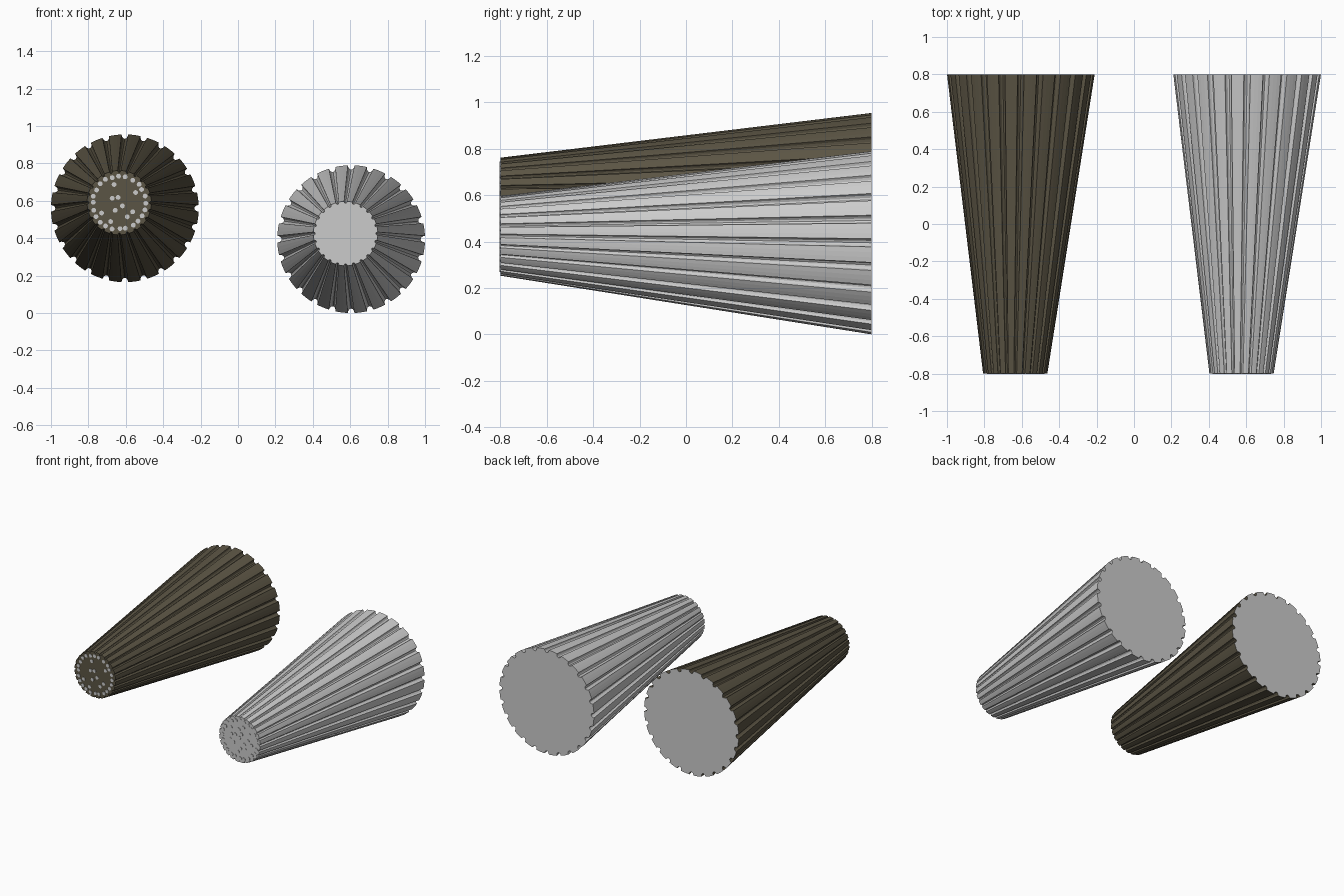
import bpy, bmesh, math, random
from mathutils import Vector

FLUTES = 24
BACK_R, FRONT_R, HALF = 0.395, 0.172, 0.8

cube = bpy.data.objects.get("Cube")
if cube:
    bpy.data.objects.remove(cube, do_unlink=True)


def material(name, rgb):
    mat = bpy.data.materials.new(name)
    mat.use_nodes = True
    mat.diffuse_color = (*rgb, 1)
    mat.node_tree.nodes["Principled BSDF"].inputs["Base Color"].default_value = (*rgb, 1)
    return mat


def finish(name, bm, mats=()):
    bmesh.ops.recalc_face_normals(bm, faces=bm.faces)
    mesh = bpy.data.meshes.new(name)
    bm.to_mesh(mesh)
    bm.free()
    for mat in mats:
        mesh.materials.append(mat)
    obj = bpy.data.objects.new(name, mesh)
    bpy.context.collection.objects.link(obj)
    return obj


def fluted_profile():
    """Unit circle cut by evenly spaced rounded grooves, as (x, z) pairs."""
    step, half, depth = math.tau / FLUTES, 0.045, 0.06
    points = []
    for i in range(FLUTES):
        middle = i * step
        for k in range(7):
            a = math.pi * k / 6
            points.append((middle - half * math.cos(a), 1 - depth * math.sin(a)))
        for k in range(1, 3):
            points.append((middle + half + (step - 2 * half) * k / 3, 1))
    return [(r * math.cos(a), r * math.sin(a)) for a, r in points]


def fluted_cone(name, x, z, mats=()):
    bm = bmesh.new()
    profile = fluted_profile()
    # The narrow end leans slightly off the axis of the wide end
    front = [bm.verts.new((x - 0.03 + px * FRONT_R, -HALF, z + 0.03 + pz * FRONT_R)) for px, pz in profile]
    back = [bm.verts.new((x + px * BACK_R, HALF, z + pz * BACK_R)) for px, pz in profile]
    for i in range(len(profile)):
        j = (i + 1) % len(profile)
        bm.faces.new((front[i], front[j], back[j], back[i]))
    bm.faces.new(front)
    bm.faces.new(back).material_index = min(1, max(0, len(mats) - 1))
    return finish(name, bm, mats)


def studs(name, x, z, ring_count, inner_count, seed):
    """Small round studs: a loose ring near the rim and a scatter inside."""
    rng = random.Random(seed)
    spots = []
    for i in range(ring_count):
        a = math.tau * i / ring_count + rng.uniform(-0.04, 0.04)
        r = 0.142 + rng.uniform(-0.004, 0.004)
        spots.append(Vector((r * math.cos(a), r * math.sin(a))))
    target = ring_count + inner_count
    for attempt in range(500):
        if len(spots) == target:
            break
        a, r = rng.uniform(0, math.tau), 0.115 * math.sqrt(rng.random())
        spot = Vector((r * math.cos(a), r * math.sin(a)))
        if all((spot - s).length > 0.031 for s in spots):
            spots.append(spot)
    bm = bmesh.new()
    for spot in spots:
        rings = []
        for y in (-HALF - 0.003, -HALF + 0.01):
            rings.append([bm.verts.new((x - 0.03 + spot.x + 0.013 * math.cos(math.tau * k / 12), y,
                                        z + 0.03 + spot.y + 0.013 * math.sin(math.tau * k / 12)))
                          for k in range(12)])
        for k in range(12):
            j = (k + 1) % 12
            bm.faces.new((rings[0][k], rings[0][j], rings[1][j], rings[1][k]))
        for ring in rings:
            bm.faces.new(ring)
    return finish(name, bm)


dark = material("dark_brown", (0.105, 0.09, 0.058))
grey = material("plain_grey", (0.8, 0.8, 0.8))

# Dark cone with a plain back, and the lower plain cone
fluted_cone("dark_fluted_cone", -0.605, 0.56, (dark, grey))
studs("dark_cone_studs", -0.605, 0.56, 24, 10, 3)
fluted_cone("grey_fluted_cone", 0.605, 0.395)
studs("grey_cone_studs", 0.605, 0.395, 24, 16, 8)
